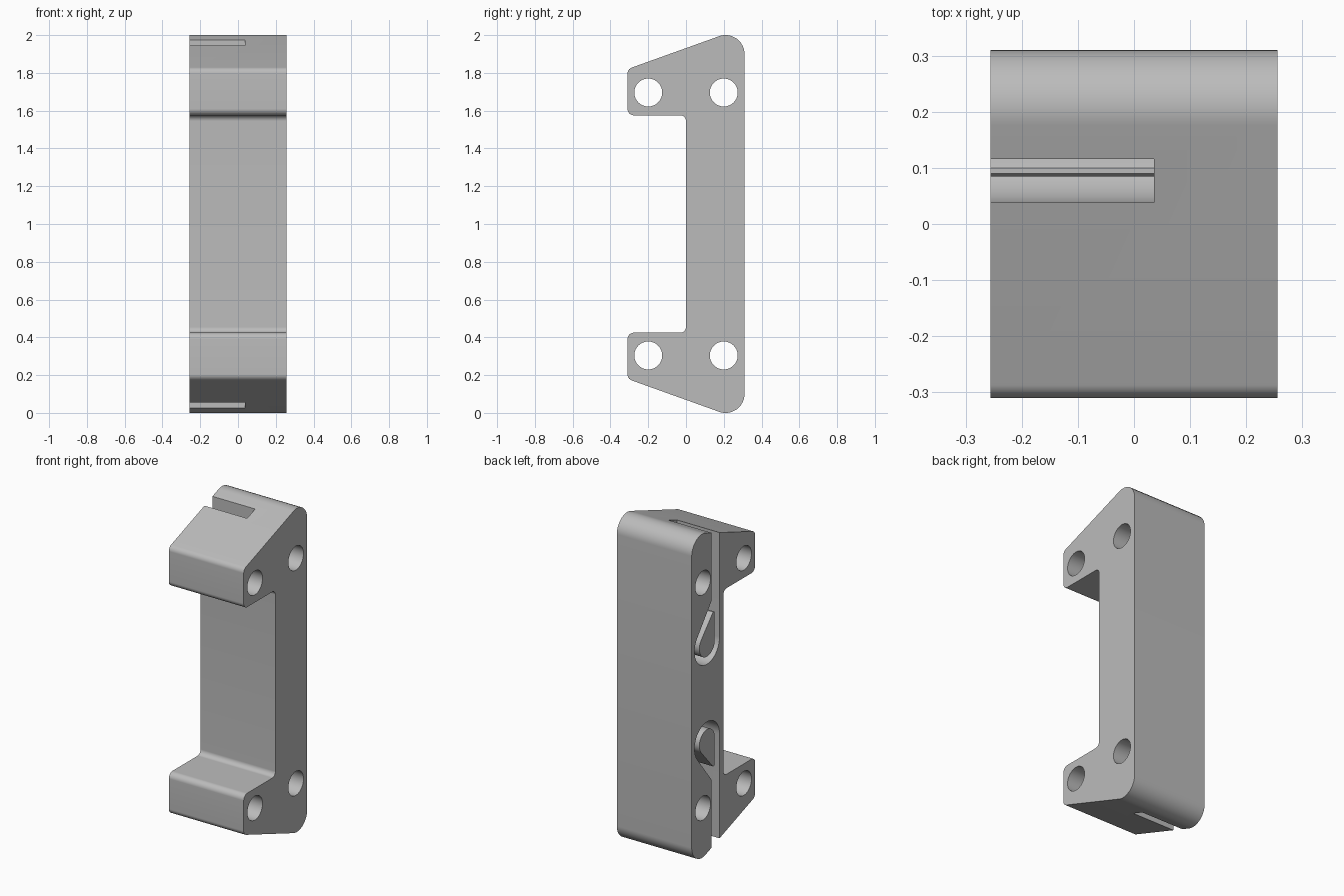
import bpy, bmesh, math
from mathutils import Vector

if "Cube" in bpy.data.objects:
    bpy.data.objects.remove(bpy.data.objects["Cube"])

HALF_W = 0.256      # half thickness along x
FLOOR = 0.036       # depth reached by the cable grooves

grey = bpy.data.materials.new("light_grey")
grey.use_nodes = True
colour = (0.5, 0.5, 0.5, 1)
grey.diffuse_color = colour
grey.node_tree.nodes["Principled BSDF"].inputs["Base Color"].default_value = colour


def prism(name, outline, x0, x1):
    """Extrude a (y, z) outline along x."""
    bm = bmesh.new()
    face = bm.faces.new([bm.verts.new((x0, y, z)) for y, z in outline])
    moved = bmesh.ops.extrude_face_region(bm, geom=[face])["geom"]
    bmesh.ops.translate(bm, vec=(x1 - x0, 0, 0),
                        verts=[v for v in moved if isinstance(v, bmesh.types.BMVert)])
    bmesh.ops.recalc_face_normals(bm, faces=bm.faces)
    mesh = bpy.data.meshes.new(name)
    bm.to_mesh(mesh)
    bm.free()
    mesh.materials.append(grey)
    obj = bpy.data.objects.new(name, mesh)
    bpy.context.collection.objects.link(obj)
    return obj


def arc(cy, cz, r, a0, a1, steps):
    angles = [math.radians(a0 + (a1 - a0) * i / steps) for i in range(steps + 1)]
    return [(cy + r * math.cos(a), cz + r * math.sin(a)) for a in angles]


def fillet(corners, steps=10):
    """Round every (y, z, radius) corner of a closed outline."""
    out = []
    for i, (y, z, r) in enumerate(corners):
        p = Vector((y, z))
        a = (Vector(corners[i - 1][:2]) - p).normalized()
        b = (Vector(corners[(i + 1) % len(corners)][:2]) - p).normalized()
        half = a.angle(b) / 2
        centre = p + (a + b).normalized() * (r / math.sin(half))
        start = p + a * (r / math.tan(half)) - centre
        end = p + b * (r / math.tan(half)) - centre
        for k in range(steps + 1):
            d = start.lerp(end, k / steps).normalized() * r
            out.append(tuple(centre + d))
    return out


def flip(outline):
    """Mirror an outline top to bottom."""
    return [(p[0], 2 - p[1], *p[2:]) for p in reversed(outline)]


def smooth(obj):
    bpy.ops.object.select_all(action="DESELECT")
    obj.select_set(True)
    bpy.context.view_layer.objects.active = obj
    bpy.ops.object.shade_smooth_by_angle(angle=math.radians(25))


# Bracket body: upper half of the outline, mirrored below
upper = [(0, 1.575, 0.03), (-0.31, 1.575, 0.035), (-0.31, 1.82, 0.035), (0.31, 2.0425, 0.1)]
body = prism("bracket_body", fillet(upper + flip(upper)), -HALF_W, HALF_W)

cutters = []
# Screw holes
for y in (-0.2, 0.2):
    for z in (0.304, 1.696):
        cutters.append(prism("screw_hole_cutter", arc(y, z, 0.074, 0, 352.5, 47), -0.5, 0.5))

# Hooked grooves on the right side, open at the ends
groove = [(0.038, 2.2), (0.116, 2.2), (0.116, 1.553)] + arc(0.16, 1.3, 0.122, 38, -180, 28)
for outline in (groove, flip(groove)):
    cutters.append(prism("groove_cutter", outline, -0.5, FLOOR))

for cutter in cutters:
    cutter.hide_render = True
    mod = body.modifiers.new("cut", "BOOLEAN")
    mod.operation, mod.solver, mod.object = "DIFFERENCE", "EXACT", cutter
    bpy.context.view_layer.objects.active = body
    bpy.ops.object.modifier_apply(modifier=mod.name)
    bpy.data.objects.remove(cutter)
smooth(body)

# Teardrop posts standing inside the grooves
post = [(0.085, 1.467), (0.09, 1.477), (0.1, 1.477), (0.11, 1.468)]
post += arc(0.16, 1.3, 0.075, 38, -180, 24)
for name, outline in (("upper_post", post), ("lower_post", flip(post))):
    smooth(prism(name, outline, -HALF_W, FLOOR + 0.01))
